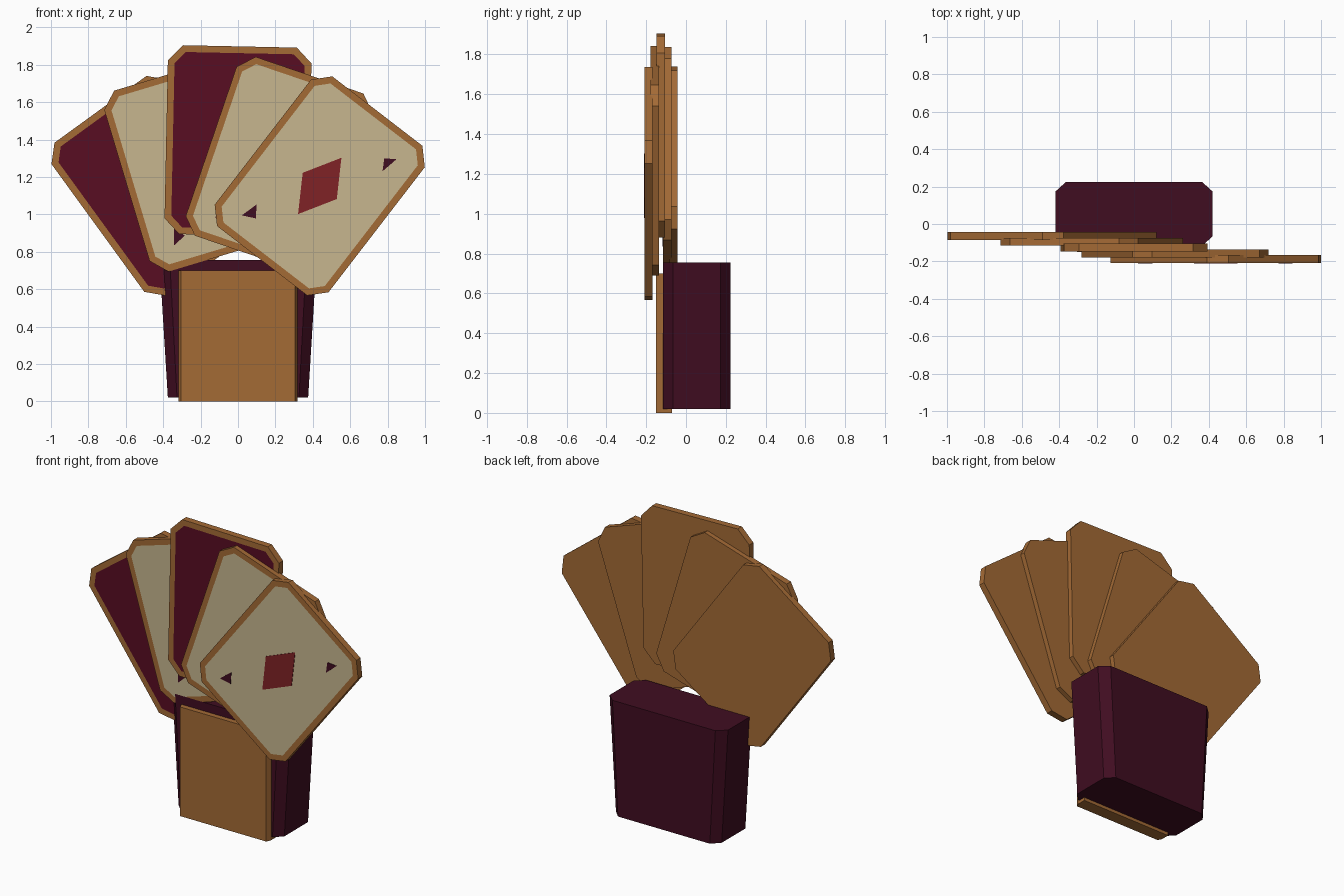
import bpy
import bmesh
from math import radians

cube = bpy.data.objects.get("Cube")
if cube:
    bpy.data.objects.remove(cube, do_unlink=True)


def make_material(name, rgb):
    mat = bpy.data.materials.new(name)
    mat.use_nodes = True
    color = (*rgb, 1.0)
    mat.diffuse_color = color
    mat.node_tree.nodes["Principled BSDF"].inputs["Base Color"].default_value = color
    return mat


TAN = make_material("tan_wood", (0.37, 0.145, 0.036))
CREAM = make_material("cream_paper", (0.57, 0.47, 0.275))
BURGUNDY = make_material("burgundy", (0.098, 0.004, 0.016))
PLUM = make_material("dark_plum", (0.051, 0.004, 0.015))
RED = make_material("diamond_red", (0.215, 0.016, 0.019))


def make_object(name, bm, mats, place=(0, 0, 0), turn=0):
    bmesh.ops.recalc_face_normals(bm, faces=bm.faces[:])
    mesh = bpy.data.meshes.new(name)
    bm.to_mesh(mesh)
    bm.free()
    for mat in mats:
        mesh.materials.append(mat)
    obj = bpy.data.objects.new(name, mesh)
    obj.location = place
    obj.rotation_euler.y = radians(turn)
    bpy.context.collection.objects.link(obj)
    return obj


def loft(rings):
    """Closed solid between two matching rings; returns it with its first cap."""
    bm = bmesh.new()
    a, b = [[bm.verts.new(p) for p in ring] for ring in rings]
    cap = bm.faces.new(a)
    bm.faces.new(b[::-1])
    for i in range(len(a)):
        j = (i + 1) % len(a)
        bm.faces.new((a[i], b[i], b[j], a[j]))
    bmesh.ops.recalc_face_normals(bm, faces=bm.faces[:])
    return bm, cap


def upright(outline, front, back):
    return loft([[(x, y, z) for x, z in outline] for y in (front, back)])


def chamfered(w, h, cx, cy):
    """Rectangle outline of half sizes w, h with cut corners."""
    return [(w, h - cy), (w - cx, h), (cx - w, h), (-w, h - cy),
            (-w, cy - h), (cx - w, -h), (w - cx, -h), (w, cy - h)]


# Fan of cards, back to front
HALF = 0.021
DIAMOND = [(0.115, 0), (0, 0.19), (-0.115, 0), (0, -0.19)]
LOW_PIP = [(-0.207, -0.284), (-0.165, -0.346), (-0.234, -0.379)]
HIGH_PIP = [(0.183, 0.328), (0.238, 0.363), (0.218, 0.267)]


def make_card(name, place, turn, face_mat):
    bm, front = upright(chamfered(0.384, 0.505, 0.08, 0.083), -HALF, HALF)
    bmesh.ops.inset_region(bm, faces=[front], thickness=0.036, use_even_offset=True)
    front.material_index = 1
    make_object(name, bm, [TAN, face_mat], place, turn)
    if face_mat == CREAM:
        for part, outline, mat in (("diamond", DIAMOND, RED),
                                   ("lower_pip", LOW_PIP, PLUM),
                                   ("upper_pip", HIGH_PIP, PLUM)):
            plate, _ = upright(outline, -HALF - 0.003, -HALF + 0.002)
            make_object(name + "_" + part, plate, [mat], place, turn)


cards = [
    ("far_right_card", -0.4385, 1.153, -36, BURGUNDY),
    ("right_card", -0.226, 1.265, -16.7, CREAM),
    ("middle_card", 0.0, 1.393, 1.2, BURGUNDY),
    ("left_card", 0.22, 1.266, 18.8, CREAM),
    ("far_left_card", 0.437, 1.152, 37.6, CREAM),
]
for i, (name, x, z, turn, mat) in enumerate(cards):
    make_card(name, (x, -0.064 - 0.031 * i, z), turn, mat)

# Tapered card box, wider at the top
plan = chamfered(0.42, 0.17, 0.055, 0.05)
box, _ = loft([[(x * s, y + 0.054, z) for x, y in plan]
               for s, z in ((0.893, 0.02), (1, 0.755))])
make_object("card_box", box, [PLUM])

# Front panel with bevelled upright edges
section = [(-0.318, -0.07), (-0.318, -0.125), (-0.305, -0.15),
           (0.305, -0.15), (0.318, -0.125), (0.318, -0.07)]
panel, _ = loft([[(x, y, z) for x, y in section] for z in (0, 0.70)])
make_object("front_panel", panel, [TAN])
